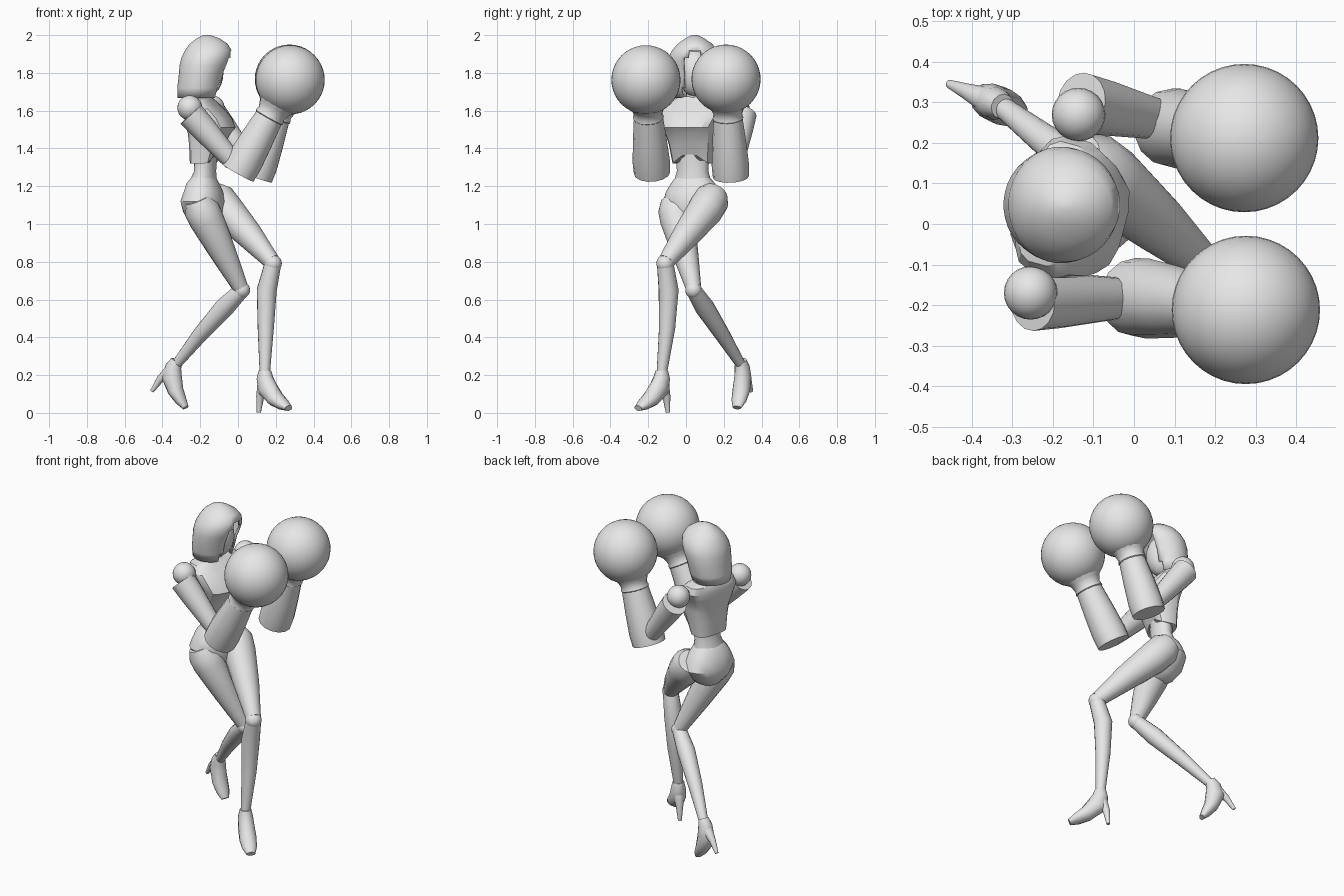
import bpy, bmesh, math
from mathutils import Vector

cube = bpy.data.objects.get("Cube")
if cube:
    bpy.data.objects.remove(cube, do_unlink=True)

grey = bpy.data.materials.new("plain_grey")
grey.use_nodes = True
grey.diffuse_color = (0.8, 0.8, 0.8, 1)
grey.node_tree.nodes["Principled BSDF"].inputs["Base Color"].default_value = (0.8, 0.8, 0.8, 1)

UP = Vector((0, 0, 1))
SIDE = Vector((0.26, 0.966, 0))       # body turned a little toward its right
FORWARD = Vector((0.966, -0.26, 0))


def finish(name, bm, angle=40):
    bmesh.ops.recalc_face_normals(bm, faces=bm.faces)
    mesh = bpy.data.meshes.new(name)
    bm.to_mesh(mesh)
    bm.free()
    mesh.materials.append(grey)
    ob = bpy.data.objects.new(name, mesh)
    bpy.context.collection.objects.link(ob)
    bpy.ops.object.select_all(action='DESELECT')
    ob.select_set(True)
    bpy.context.view_layer.objects.active = ob
    bpy.ops.object.shade_smooth_by_angle(angle=math.radians(angle))
    return ob


def loft_mesh(rings, ref=SIDE, normal=None, sides=16, power=2.0):
    """Skin rings given as (centre, half width along ref, half depth)."""
    bm = bmesh.new()
    loops = []
    for i, (c, ru, rv) in enumerate(rings):
        n = normal
        if n is None:
            n = rings[min(i + 1, len(rings) - 1)][0] - rings[max(i - 1, 0)][0]
            n = n.normalized()
        u = (ref - n * ref.dot(n)).normalized()
        v = n.cross(u)
        loop = []
        for k in range(sides):
            a = math.tau * (k + 0.5) / sides
            cu, sv = [math.copysign(abs(t) ** (2 / power), t) for t in (math.cos(a), math.sin(a))]
            loop.append(bm.verts.new(c + u * ru * cu + v * rv * sv))
        loops.append(loop)
    for a, b in zip(loops, loops[1:]):
        for k in range(sides):
            j = (k + 1) % sides
            bm.faces.new((a[k], a[j], b[j], b[k]))
    bm.faces.new(loops[0])
    bm.faces.new(loops[-1])
    return bm


def limb(name, rows, sides=16):
    """Round limb from rows of x, y, z, radius."""
    return finish(name, loft_mesh([(Vector(r[:3]), r[3], r[3]) for r in rows], sides=sides))


def body(rows, power):
    """Level body sections from rows of x, y, z, half width, half depth."""
    rings = [(Vector(r[:3]), r[3], r[4]) for r in rows]
    return loft_mesh(rings, normal=UP, power=power)


def ball(name, centre, radii, segments=32):
    bm = bmesh.new()
    bmesh.ops.create_uvsphere(bm, u_segments=segments, v_segments=segments // 2, radius=1)
    for v in bm.verts:
        v.co = Vector(centre) + Vector([a * b for a, b in zip(v.co, radii)])
    return finish(name, bm, 60)


# Chest plate with an arched lower front edge
chest = body([
    (-0.18, 0.035, 1.32, 0.105, 0.065), (-0.165, 0.03, 1.42, 0.118, 0.085),
    (-0.152, 0.025, 1.48, 0.13, 0.105), (-0.143, 0.02, 1.51, 0.137, 0.124),
    (-0.158, 0.028, 1.56, 0.158, 0.115), (-0.182, 0.042, 1.61, 0.175, 0.093),
    (-0.198, 0.05, 1.65, 0.155, 0.068), (-0.2, 0.05, 1.675, 0.065, 0.052)], 3.2)
for v in chest.verts:
    if v.co.z < 1.33:
        local = v.co - Vector((-0.18, 0.035, 1.32))
        if local.dot(FORWARD) > 0:
            v.co.z += 0.07 * max(0, 1 - abs(local.dot(SIDE)) / 0.1)
finish("chest", chest, 28)

# Waist, pelvis and neck
finish("waist", body([
    (-0.17, 0.035, 1.42, 0.09, 0.06), (-0.172, 0.035, 1.33, 0.088, 0.058),
    (-0.174, 0.035, 1.28, 0.085, 0.057), (-0.185, 0.035, 1.22, 0.102, 0.073),
    (-0.188, 0.036, 1.16, 0.11, 0.08)], 2))
finish("pelvis", body([
    (-0.181, 0.035, 1.245, 0.093, 0.064), (-0.186, 0.037, 1.215, 0.118, 0.084),
    (-0.183, 0.04, 1.17, 0.148, 0.1), (-0.185, 0.042, 1.12, 0.165, 0.116),
    (-0.182, 0.04, 1.06, 0.13, 0.105), (-0.17, 0.035, 1.01, 0.07, 0.08),
    (-0.165, 0.03, 0.985, 0.03, 0.04)], 2.2))
limb("neck", [(-0.2, 0.05, 1.63, 0.055), (-0.19, 0.047, 1.69, 0.046), (-0.18, 0.045, 1.76, 0.045)])

# Bobbed hair with a narrow pointed opening, and the face inside it
hair = loft_mesh([(Vector((x, 0.047, z)), hy, hx) for x, z, hx, hy in (
    (-0.212, 1.668, 0.11, 0.117), (-0.205, 1.72, 0.117, 0.131),
    (-0.193, 1.79, 0.121, 0.14), (-0.18, 1.84, 0.13, 0.144),
    (-0.168, 1.88, 0.132, 0.14), (-0.157, 1.92, 0.123, 0.121),
    (-0.155, 1.955, 0.1, 0.09), (-0.158, 1.983, 0.06, 0.05), (-0.165, 2.0, 0.018, 0.015))],
    ref=Vector((0, 1, 0)), normal=UP, sides=36)
gone = []
for f in hair.faces:
    c = f.calc_center_median()
    half = 0.064 if c.z < 1.88 else 0.03
    opening = c.x > -0.15 and abs(c.y - 0.047) < half and c.z < 1.91
    if opening or c.z < 1.67:
        gone.append(f)
bmesh.ops.delete(hair, geom=gone, context='FACES')
hair_ob = finish("hair", hair, 50)
shell = hair_ob.modifiers.new("thickness", 'SOLIDIFY')
shell.thickness = 0.014
shell.offset = -1
ball("face", (-0.165, 0.047, 1.8), (0.088, 0.088, 0.125), 24)

# Arms with flared forearms and round gloves
arms = {
    "right": ((-0.255, -0.17, 1.615), (-0.25, -0.19, 1.58), (-0.025, -0.183, 1.33),
              (0.0, -0.18, 1.27), (0.276, -0.212, 1.763)),
    "left": ((-0.137, 0.27, 1.615), (-0.13, 0.3, 1.58), (0.06, 0.258, 1.325),
             (0.09, 0.238, 1.25), (0.272, 0.212, 1.767)),
}
for label, (shoulder, top, elbow, cuff, glove) in arms.items():
    ball(label + "_shoulder", shoulder, [0.066] * 3, 24)
    a, b = Vector(top), Vector(elbow)
    limb(label + "_upper_arm", [(*a.lerp(b, t), r) for t, r in
                                ((0, 0.074), (0.3, 0.069), (0.7, 0.058), (1, 0.05))])
    a, b = Vector(cuff), Vector(glove)
    limb(label + "_forearm", [(*a.lerp(b, t), r) for t, r in
                              ((0, 0.096), (0.12, 0.099), (0.35, 0.09), (0.6, 0.077))], sides=14)
    limb(label + "_glove_cuff", [(*a.lerp(b, t), r) for t, r in
                                 ((0.58, 0.07), (0.6, 0.082), (0.64, 0.076), (0.7, 0.088), (0.8, 0.13))])
    ball(label + "_glove", glove, [0.183] * 3, 40)

# Legs: thigh, knee and shin
legs = {
    "right": (((-0.215, -0.065, 1.13, 0.07), (-0.195, -0.055, 1.08, 0.093), (-0.165, -0.045, 1.02, 0.092),
               (-0.08, -0.005, 0.85, 0.07), (0.015, 0.04, 0.66, 0.041)),
              ((0.02, 0.04, 0.65, 0.041), (-0.07, 0.098, 0.56, 0.052),
               (-0.2, 0.192, 0.415, 0.041), (-0.32, 0.285, 0.265, 0.027))),
    "left": (((-0.14, 0.155, 1.165, 0.07), (-0.11, 0.135, 1.13, 0.096), (-0.06, 0.1, 1.07, 0.094),
              (0.06, 0.0, 0.94, 0.073), (0.18, -0.105, 0.8, 0.044)),
             ((0.185, -0.11, 0.79, 0.044), (0.152, -0.092, 0.65, 0.053),
              (0.147, -0.1, 0.45, 0.043), (0.142, -0.127, 0.22, 0.028))),
}
for label, (thigh, shin) in legs.items():
    limb(label + "_thigh", thigh)
    limb(label + "_shin", shin)
    ball(label + "_knee", shin[0][:3], [shin[0][3] + 0.003] * 3, 20)

# High-heeled shoes laid out as forward, down, half width, half depth
shoe = ((0, 0.01, 0.033, 0.033), (0, 0.05, 0.042, 0.046), (0.02, 0.105, 0.047, 0.058),
        (0.08, 0.16, 0.05, 0.044), (0.135, 0.19, 0.043, 0.031), (0.178, 0.21, 0.026, 0.016))
heel = ((-0.005, 0.08, 0.036, 0.036), (-0.035, 0.15, 0.021, 0.021), (-0.045, 0.233, 0.011, 0.011))
feet = {
    "right": (Vector((-0.32, 0.288, 0.285)), Vector((0.92, -0.39, 0)), math.radians(30), 0.95),
    "left": (Vector((0.142, -0.128, 0.235)), Vector((0.707, -0.707, 0)), 0, 1),
}
for label, (ankle, heading, pitch, size) in feet.items():
    fwd = heading * math.cos(pitch) - UP * math.sin(pitch)
    down = -UP * math.cos(pitch) - heading * math.sin(pitch)
    across = fwd.cross(down)
    for part, rows in (("shoe", shoe), ("heel", heel)):
        rings = [(ankle + (fwd * f + down * d) * size, w * size, h * size) for f, d, w, h in rows]
        finish(label + "_" + part, loft_mesh(rings, ref=across, sides=12))
